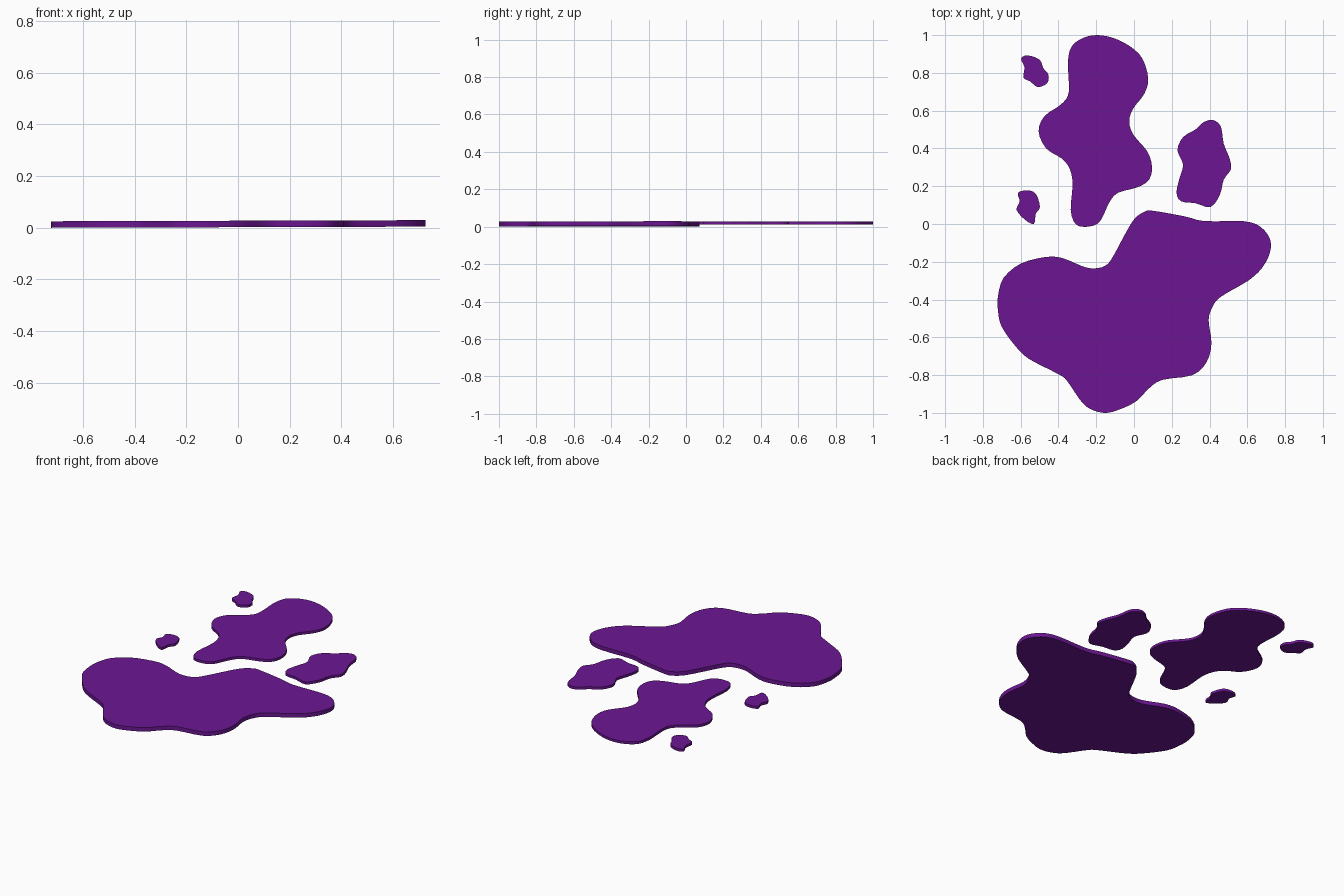
import bpy, bmesh
from mathutils import Vector

purple = bpy.data.materials.new("purple_slime")
purple.diffuse_color = (0.15, 0.008, 0.29, 1)

def smooth_loop(pts, steps=3):
    """Closed Catmull-Rom curve through the outline points."""
    p = [Vector(q) for q in pts]
    n, out = len(p), []
    for i in range(n):
        a, b, c, d = p[i - 1], p[i], p[(i + 1) % n], p[(i + 2) % n]
        for s in range(steps):
            t = s / steps
            out.append(0.5 * (2 * b + (c - a) * t + (2 * a - 5 * b + 4 * c - d) * t ** 2
                              + (3 * b - a - 3 * c + d) * t ** 3))
    return out

def puddle(name, pts, z0, z1, tilt=0.0):
    """Thin flat slab extruded from a smooth outline."""
    bm = bmesh.new()
    loop = smooth_loop(pts)
    base = [bm.verts.new((v.x, v.y, z0 + tilt * (v.x + 0.72))) for v in loop]
    face = bm.faces.new(base)
    ext = bmesh.ops.extrude_face_region(bm, geom=[face], use_keep_orig=True)
    top = [g for g in ext["geom"] if isinstance(g, bmesh.types.BMVert)]
    bmesh.ops.translate(bm, verts=top, vec=(0, 0, z1 - z0))
    bmesh.ops.triangulate(bm, faces=[f for f in bm.faces if len(f.verts) > 4])
    bmesh.ops.recalc_face_normals(bm, faces=bm.faces)
    me = bpy.data.meshes.new(name)
    bm.to_mesh(me)
    bm.free()
    ob = bpy.data.objects.new(name, me)
    bpy.context.collection.objects.link(ob)
    me.materials.append(purple)
    bpy.context.view_layer.objects.active = ob
    ob.select_set(True)
    bpy.ops.object.shade_smooth_by_angle(angle=0.6)
    ob.select_set(False)

# Large front puddle, slightly tilted
puddle("large_puddle", [
    (0.10, 0.07), (0.27, 0.04), (0.375, 0.015), (0.58, 0.015), (0.67, -0.015), (0.72, -0.08),
    (0.72, -0.15), (0.68, -0.23), (0.605, -0.30), (0.46, -0.385), (0.415, -0.44), (0.395, -0.51),
    (0.41, -0.63), (0.385, -0.73), (0.31, -0.80), (0.15, -0.825), (0.08, -0.87), (0.01, -0.94),
    (-0.085, -0.985), (-0.16, -1.0), (-0.24, -0.975), (-0.29, -0.925), (-0.355, -0.83),
    (-0.40, -0.795), (-0.555, -0.715), (-0.625, -0.65), (-0.70, -0.545), (-0.72, -0.46),
    (-0.72, -0.38), (-0.69, -0.285), (-0.60, -0.21), (-0.47, -0.175), (-0.38, -0.18),
    (-0.27, -0.225), (-0.21, -0.235), (-0.15, -0.22), (-0.11, -0.17), (-0.04, -0.04),
    (0.005, 0.03), (0.055, 0.065)], 0.0, 0.025, 0.003)

# Tall back puddle
puddle("tall_puddle", [
    (-0.195, 1.0), (-0.11, 0.985), (-0.02, 0.94), (0.045, 0.875), (0.075, 0.77), (0.055, 0.69),
    (-0.005, 0.61), (-0.025, 0.545), (-0.005, 0.475), (0.07, 0.385), (0.095, 0.305),
    (0.08, 0.235), (0.02, 0.195), (-0.085, 0.165), (-0.13, 0.115), (-0.165, 0.04), (-0.195, 0),
    (-0.255, -0.015), (-0.31, 0), (-0.335, 0.075), (-0.325, 0.21), (-0.34, 0.29),
    (-0.38, 0.345), (-0.465, 0.40), (-0.505, 0.49), (-0.475, 0.57), (-0.39, 0.63),
    (-0.35, 0.68), (-0.345, 0.75), (-0.35, 0.86), (-0.33, 0.94), (-0.27, 0.985)], 0.011, 0.027)

# Medium puddle on the right
puddle("right_puddle", [
    (0.42, 0.55), (0.46, 0.515), (0.475, 0.425), (0.505, 0.35), (0.513, 0.29), (0.475, 0.235),
    (0.455, 0.155), (0.405, 0.09), (0.325, 0.11), (0.25, 0.12), (0.225, 0.165), (0.24, 0.24),
    (0.26, 0.315), (0.23, 0.39), (0.26, 0.46), (0.325, 0.50), (0.37, 0.54)], 0.011, 0.027)

# Small droplets on the left
puddle("back_droplet", [
    (-0.565, 0.893), (-0.50, 0.87), (-0.48, 0.825), (-0.453, 0.79), (-0.46, 0.745),
    (-0.51, 0.725), (-0.55, 0.755), (-0.585, 0.775), (-0.58, 0.83), (-0.598, 0.875)], 0.011, 0.027)
puddle("front_droplet", [
    (-0.565, 0.178), (-0.52, 0.16), (-0.498, 0.09), (-0.52, 0.055), (-0.53, 0.0),
    (-0.58, 0.025), (-0.622, 0.075), (-0.605, 0.12), (-0.615, 0.165)], 0.011, 0.027)
